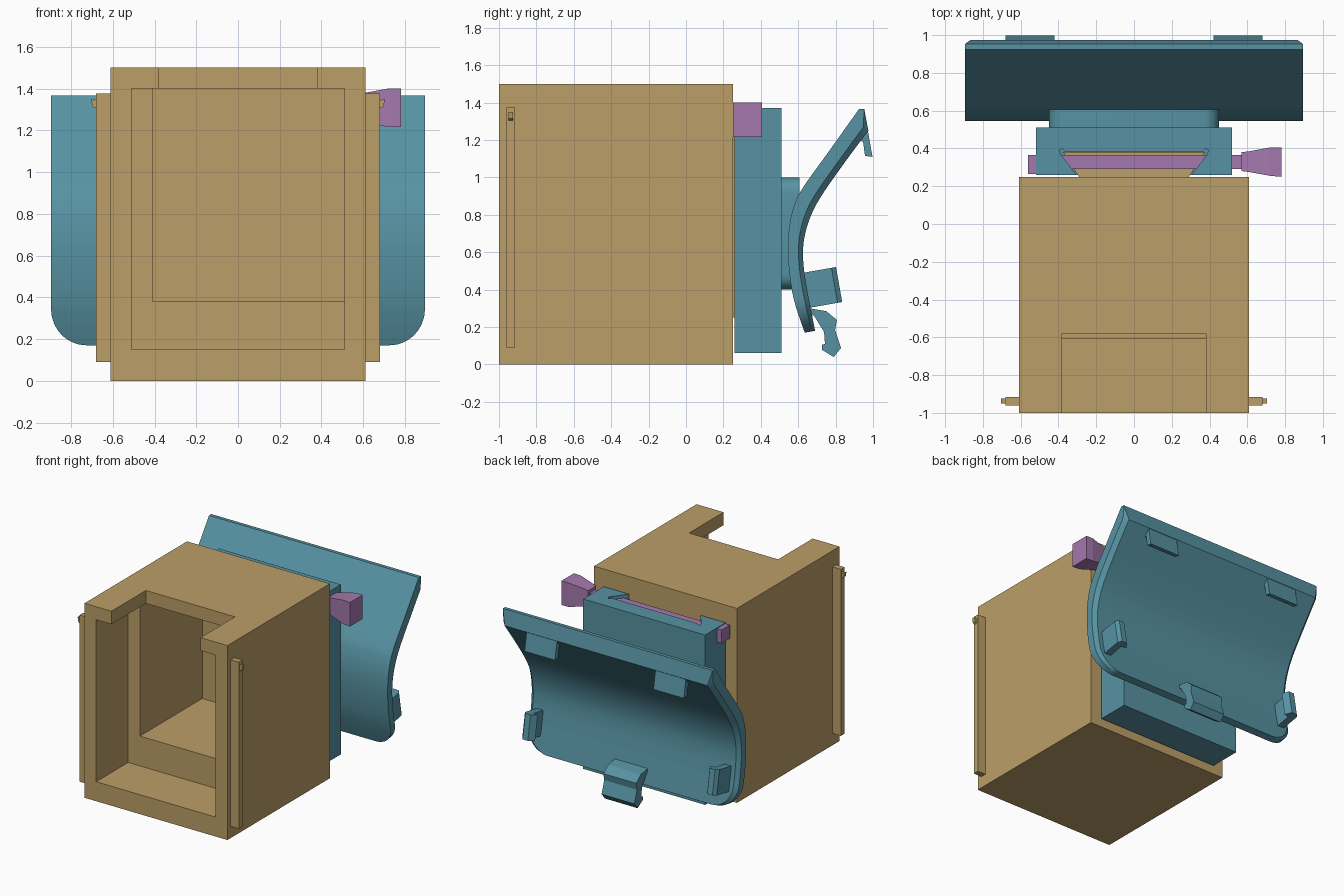
import bpy, bmesh, math
from mathutils import Vector

if "Cube" in bpy.data.objects:
    bpy.data.objects.remove(bpy.data.objects["Cube"])


def material(name, rgb):
    m = bpy.data.materials.new(name)
    m.diffuse_color = (*rgb, 1)
    m.use_nodes = True
    m.node_tree.nodes["Principled BSDF"].inputs["Base Color"].default_value = m.diffuse_color
    return m


TAN = material("tan", (0.50, 0.345, 0.135))
TEAL = material("teal", (0.095, 0.29, 0.365))
PURPLE = material("purple", (0.37, 0.19, 0.42))


def finish(name, bm, mat):
    bmesh.ops.recalc_face_normals(bm, faces=bm.faces)
    me = bpy.data.meshes.new(name)
    bm.to_mesh(me)
    bm.free()
    ob = bpy.data.objects.new(name, me)
    bpy.context.collection.objects.link(ob)
    me.materials.append(mat)
    return ob


def prism(name, pts, axis, a, b, mat):
    """Extrude a 2D outline along an axis (0=x: yz, 1=y: xz, 2=z: xy)."""
    bm = bmesh.new()

    def at(p, d):
        c = list(p)
        c.insert(axis, d)
        return bm.verts.new(c)
    lo = [at(p, a) for p in pts]
    hi = [at(p, b) for p in pts]
    n = len(pts)
    bm.faces.new(lo)
    bm.faces.new(hi[::-1])
    for i in range(n):
        j = (i + 1) % n
        bm.faces.new((lo[i], hi[i], hi[j], lo[j]))
    return finish(name, bm, mat)


def box(name, x, y, z, mat):
    return prism(name, [(x[0], y[0]), (x[1], y[0]), (x[1], y[1]), (x[0], y[1])], 2, *z, mat)


def cut(ob, *cutters):
    """Subtract the cutters, bake the result and delete them."""
    for c in cutters:
        m = ob.modifiers.new("cut", 'BOOLEAN')
        m.operation, m.solver, m.object = 'DIFFERENCE', 'EXACT', c
    bpy.context.view_layer.update()
    dg = bpy.context.evaluated_depsgraph_get()
    me = bpy.data.meshes.new_from_object(ob.evaluated_get(dg))
    ob.modifiers.clear()
    ob.data = me
    for c in cutters:
        bpy.data.objects.remove(c)


def smooth(ob, angle=35):
    bpy.ops.object.select_all(action='DESELECT')
    ob.select_set(True)
    bpy.context.view_layer.objects.active = ob
    bpy.ops.object.shade_smooth_by_angle(angle=math.radians(angle))


def mirrored(half):
    return half + [(-x, y) for x, y in reversed(half)]


# Hollow housing: stepped cavity and a notch in the front of the roof
housing = box("housing", (-0.61, 0.61), (-1, 0.25), (0, 1.5), TAN)
cut(housing,
    box("cut_mouth", (-0.51, 0.51), (-1.1, -0.61), (0.15, 1.4), TAN),
    box("cut_cavity", (-0.41, 0.51), (-0.7, 0.15), (0.38, 1.4), TAN),
    box("cut_notch", (-0.38, 0.38), (-1.1, -0.58), (1.3, 1.6), TAN))

# Dovetail on the back of the housing
prism("dovetail", mirrored([(0.285, 0.24), (0.375, 0.38)]), 2, 0.25, 1.25, TAN)

# Side rails with a small catch near the top
for side, s in (("left", -1), ("right", 1)):
    box(side + "_rail", sorted((s * 0.60, s * 0.68)), (-0.96, -0.915), (0.09, 1.375), TAN)
    catch = [(0.67, 1.32), (0.685, 1.305), (0.698, 1.315), (0.704, 1.35), (0.69, 1.345), (0.67, 1.35)]
    prism(side + "_catch", [(s * x, z) for x, z in catch], 1, -0.95, -0.925, TAN)

# Receiver block with dovetail slot and corner reliefs
block = box("receiver_block", (-0.52, 0.52), (0.26, 0.51), (0.06, 1.37), TEAL)
slot = [(0.29, 0.24), (0.385, 0.365), (0.395, 0.39), (0.38, 0.40), (0.365, 0.383)]
cut(block, prism("cut_slot", mirrored(slot), 2, 0.25, 1.6, TEAL))

# Neck: rounded rectangle joining the block and the curved plate
r, outline = 0.08, []
for cx, cz, a0 in ((0.37, 0.92, 0), (-0.37, 0.92, 90), (-0.37, 0.48, 180), (0.37, 0.48, 270)):
    for k in range(7):
        a = math.radians(a0 + 15 * k)
        outline.append((cx + r * math.cos(a), cz + r * math.sin(a)))
smooth(prism("neck", outline, 1, 0.50, 0.607, TEAL))

# Locking pin: bar, stop at one end, flared grip at the other
box("pin_bar", (-0.54, 0.59), (0.29, 0.365), (1.27, 1.345), PURPLE)
box("pin_stop", (-0.56, -0.515), (0.265, 0.365), (1.26, 1.365), PURPLE)
bm = bmesh.new()
rings = []
for x, y0, y1, z0, z1 in ((0.57, 0.28, 0.38, 1.245, 1.37), (0.61, 0.275, 0.385, 1.24, 1.38),
                          (0.72, 0.255, 0.405, 1.215, 1.4), (0.78, 0.25, 0.405, 1.215, 1.4)):
    rings.append([bm.verts.new((x, y, z)) for y, z in ((y0, z0), (y1, z0), (y1, z1), (y0, z1))])
for a, b in zip(rings, rings[1:]):
    for i in range(4):
        j = (i + 1) % 4
        bm.faces.new((a[i], a[j], b[j], b[i]))
bm.faces.new(rings[0])
bm.faces.new(rings[-1])
finish("pin_grip", bm, PURPLE)


# Curved plate: front and back profiles lofted, lower corners rounded, back edge chamfered
def spline(pts, u):
    """Catmull-Rom through 2D points, u in 0..1."""
    t = u * (len(pts) - 1)
    i = min(int(t), len(pts) - 2)
    f = t - i
    p = [Vector(pts[max(0, min(len(pts) - 1, i + k))]) for k in (-1, 0, 1, 2)]
    return 0.5 * (2 * p[1] + (p[2] - p[0]) * f + (2 * p[0] - 5 * p[1] + 4 * p[2] - p[3]) * f * f
                  + (3 * p[1] - p[0] - 3 * p[2] + p[3]) * f ** 3)


FRONT = [(0.635, 0.17), (0.59, 0.30), (0.562, 0.42), (0.546, 0.58), (0.550, 0.72),
         (0.575, 0.84), (0.625, 0.945), (0.775, 1.155), (0.925, 1.366)]
BACK = [(0.690, 0.18), (0.665, 0.31), (0.644, 0.42), (0.627, 0.55), (0.630, 0.66),
        (0.660, 0.775), (0.720, 0.895), (0.845, 1.075), (0.975, 1.25)]
N, R = 48, 0.17
us = [0.002 * k * k for k in range(8)] + [0.11 + 0.89 * k / N for k in range(1, N + 1)]
us = sorted(us)
bm = bmesh.new()
rows = []
for u in us:
    f, b = spline(FRONT, u), spline(BACK, u)
    m = f.lerp(b, 0.7)
    if u == us[-1]:
        m = Vector((0.953, 1.366))
    h = min(R, f.y - 0.17)
    w = 0.895 - R + math.sqrt(max(0, R * R - (R - h) ** 2))
    wb = w - 0.03
    ring = [(-w, f), (w, f), (w, m), (wb, b), (-wb, b), (-w, m)]
    rows.append([bm.verts.new((x, p.x, p.y)) for x, p in ring])
for a, b in zip(rows, rows[1:]):
    for i in range(6):
        j = (i + 1) % 6
        bm.faces.new((a[i], a[j], b[j], b[i]))
for row in (rows[0], rows[-1]):
    bm.faces.new((row[0], row[1], row[2], row[5]))
    bm.faces.new((row[5], row[2], row[3], row[4]))
smooth(finish("curved_plate", bm, TEAL), 25)

# Clips on the back of the plate
TAB = [(0.945, 1.36), (0.953, 1.36), (0.997, 1.11), (0.957, 1.115), (0.947, 1.19), (0.90, 1.21)]
for side, s in (("left", -1), ("right", 1)):
    prism(side + "_top_tab", TAB, 0, s * 0.42, s * 0.68, TEAL)
    # side clip: arm with an inward hook, tilted to stand square on the plate
    arm = [(0.775, 0.0), (0.83, 0.0), (0.83, 0.17), (0.81, 0.195), (0.765, 0.195), (0.735, 0.15), (0.775, 0.14)]
    clip = prism(side + "_side_clip", [(s * x, y) for x, y in arm], 2, 0, 0.19, TEAL)
    clip.rotation_euler = (math.radians(10), 0, 0)
    clip.location = (0, 0.643, 0.30)

CATCH = [(0.66, 0.30), (0.75, 0.285), (0.807, 0.238), (0.797, 0.185), (0.829, 0.088), (0.79, 0.04),
         (0.727, 0.078), (0.727, 0.105), (0.743, 0.11), (0.738, 0.174), (0.685, 0.26), (0.66, 0.27)]
prism("bottom_clip", CATCH, 0, -0.14, 0.14, TEAL)
